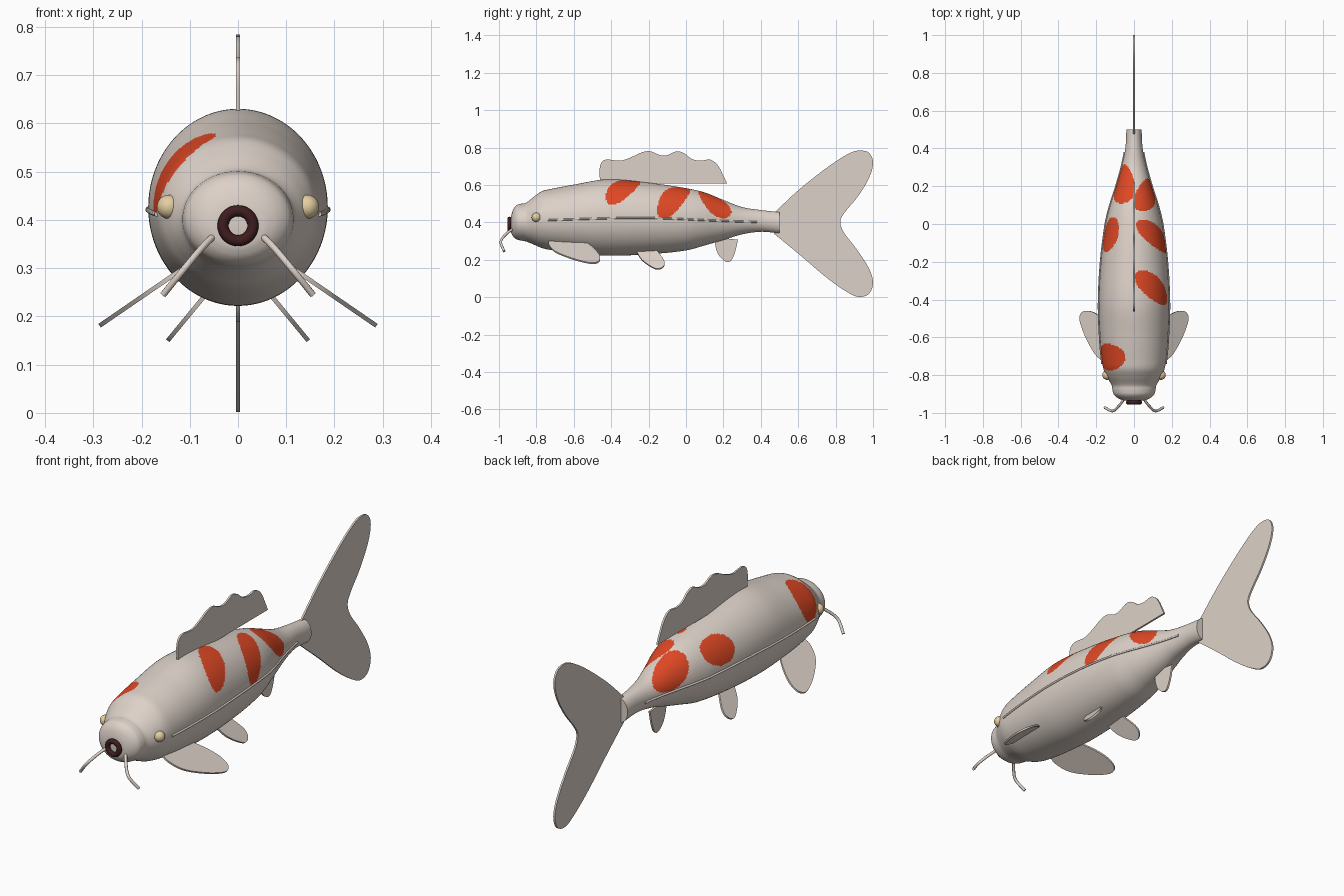
import bpy, bmesh, math
from mathutils import Vector

if "Cube" in bpy.data.objects:
    bpy.data.objects.remove(bpy.data.objects["Cube"])


def material(name, rgb):
    m = bpy.data.materials.new(name)
    m.diffuse_color = (*rgb, 1)
    m.use_nodes = True
    m.node_tree.nodes["Principled BSDF"].inputs["Base Color"].default_value = m.diffuse_color
    return m


WHITE = material("pearl white", (0.72, 0.64, 0.58))
ORANGE = material("koi orange", (0.74, 0.065, 0.018))
CREAM = material("eye cream", (0.78, 0.62, 0.36))
MAROON = material("mouth maroon", (0.05, 0.012, 0.014))


def finish(bm, name, mats, angle=40):
    bmesh.ops.recalc_face_normals(bm, faces=bm.faces)
    me = bpy.data.meshes.new(name)
    bm.to_mesh(me)
    bm.free()
    ob = bpy.data.objects.new(name, me)
    bpy.context.collection.objects.link(ob)
    for m in mats:
        me.materials.append(m)
    select(ob)
    bpy.ops.object.shade_smooth_by_angle(angle=math.radians(angle))
    return ob


def select(ob):
    bpy.ops.object.select_all(action='DESELECT')
    ob.select_set(True)
    bpy.context.view_layer.objects.active = ob


# Body stations: y, half width, bottom z, top z
ROWS = [(-0.935, 0.052, 0.345, 0.435), (-0.925, 0.080, 0.325, 0.468),
        (-0.905, 0.105, 0.309, 0.492), (-0.88, 0.114, 0.303, 0.500),
        (-0.855, 0.118, 0.298, 0.505), (-0.81, 0.143, 0.280, 0.540),
        (-0.77, 0.161, 0.263, 0.567), (-0.72, 0.170, 0.252, 0.579),
        (-0.60, 0.180, 0.236, 0.602), (-0.42, 0.186, 0.222, 0.630),
        (-0.20, 0.175, 0.230, 0.612), (0.0, 0.150, 0.250, 0.583),
        (0.10, 0.126, 0.277, 0.560), (0.20, 0.094, 0.306, 0.520),
        (0.30, 0.066, 0.336, 0.482), (0.40, 0.046, 0.350, 0.466),
        (0.50, 0.040, 0.342, 0.455)]


def section(y):
    """Half width, centre z and half height of the body at y (cubic Hermite)."""
    i = max(k for k in range(len(ROWS) - 1) if ROWS[k][0] <= y or k == 0)
    a, b = ROWS[i], ROWS[i + 1]
    p, q = ROWS[max(i - 1, 0)], ROWS[min(i + 2, len(ROWS) - 1)]
    d = b[0] - a[0]
    t = (y - a[0]) / d
    out = []
    for c in (1, 2, 3):
        m0 = (b[c] - p[c]) / (b[0] - p[0]) * d
        m1 = (q[c] - a[c]) / (q[0] - a[0]) * d
        out.append((2*t**3 - 3*t*t + 1)*a[c] + (t**3 - 2*t*t + t)*m0
                   + (3*t*t - 2*t**3)*b[c] + (t**3 - t*t)*m1)
    w, lo, hi = out
    return w, (lo + hi) / 2, (hi - lo) / 2


# Orange patches: centre y, centre angle from the ridge, long and short radius, long axis
PATCHES = [(-0.337, 0.62, 0.125, 0.060, (-0.64, 0.77)),
           (-0.065, 0.83, 0.145, 0.060, (-0.50, 0.87)),
           (0.155, 0.72, 0.140, 0.073, (0.40, 0.92)),
           (0.212, -0.75, 0.140, 0.098, (0.30, -0.95)),
           (-0.055, -0.98, 0.096, 0.072, (0.92, 0.39)),
           (-0.705, -0.95, 0.115, 0.072, (0.0, 1.0))]


def is_orange(y, ang):
    for yc, ac, a, b, (dy, dv) in PATCHES:
        u, v = y - yc, (ang - ac) * 0.17
        if ((u*dy + v*dv) / a)**2 + ((v*dy - u*dv) / b)**2 < 1:
            return True
    return False


# Body
N, M = 160, 210
bm = bmesh.new()
ys = [-0.935 + 0.06 * k / 15 for k in range(15)]
ys += [-0.875 + 1.375 * k / M for k in range(M + 1)]
rings = []
for y in ys:
    w, zc, h = section(y)
    rings.append([bm.verts.new((w * math.sin(2*math.pi*j/N), y, zc + h * math.cos(2*math.pi*j/N)))
                  for j in range(N)])
for i in range(len(rings) - 1):
    for j in range(N):
        k = (j + 1) % N
        f = bm.faces.new((rings[i][j], rings[i][k], rings[i+1][k], rings[i+1][j]))
        ang = 2 * math.pi * (j + 0.5) / N
        if ang > math.pi:
            ang -= 2 * math.pi
        f.material_index = int(is_orange((ys[i] + ys[i+1]) / 2, ang))
bm.faces.new(rings[0])
bm.faces.new(rings[-1])
finish(bm, "body", [WHITE, ORANGE])


def smooth_path(pts, n=5):
    """Catmull-Rom curve through the points."""
    P = [Vector(p) for p in pts]
    P = [2*P[0] - P[1]] + P + [2*P[-1] - P[-2]]
    out = []
    for i in range(1, len(P) - 2):
        a, b, c, d = P[i-1:i+3]
        for s in range(n):
            t = s / n
            out.append(0.5 * (2*b + (c - a)*t + (2*a - 5*b + 4*c - d)*t*t
                              + (3*b - a - 3*c + d)*t**3))
    return out + [P[-2]]


def fin(name, outline, origin=(0, 0, 0), down=(0, 0, 1), thick=0.009):
    """Flat plate; outline pairs are (y, distance along 'down')."""
    o, d = Vector(origin), Vector(down).normalized()
    nrm = d.cross(Vector((0, 1, 0)))
    bm = bmesh.new()
    vs = [bm.verts.new(o + Vector((0, p.x, 0)) + d * p.y - nrm * thick / 2)
          for p in smooth_path(outline)]
    face = bm.faces.new(vs)
    ext = bmesh.ops.extrude_face_region(bm, geom=[face], use_keep_orig=True)
    new = [g for g in ext["geom"] if isinstance(g, bmesh.types.BMVert)]
    bmesh.ops.translate(bm, verts=new, vec=nrm * thick)
    return finish(bm, name, [WHITE])


# Fins on the centre plane
fin("dorsal_fin", [(-0.46, 0.607), (-0.46, 0.70), (-0.43, 0.735), (-0.35, 0.73), (-0.29, 0.75),
                   (-0.235, 0.775), (-0.19, 0.78), (-0.14, 0.76), (-0.10, 0.76), (-0.05, 0.78),
                   (-0.01, 0.77), (0.03, 0.74), (0.075, 0.73), (0.13, 0.735), (0.17, 0.705),
                   (0.20, 0.65), (0.22, 0.607)])
fin("tail_fin", [(0.47, 0.45), (0.61, 0.58), (0.77, 0.705), (0.875, 0.77), (0.93, 0.784),
                 (0.978, 0.772), (1.0, 0.72), (0.98, 0.64), (0.92, 0.54), (0.85, 0.455),
                 (0.825, 0.405), (0.845, 0.345), (0.91, 0.26), (0.975, 0.16), (1.0, 0.08),
                 (0.978, 0.018), (0.92, 0.002), (0.85, 0.035), (0.745, 0.11), (0.61, 0.225),
                 (0.47, 0.34)])
fin("anal_fin", [(0.155, 0.32), (0.157, 0.275), (0.175, 0.225), (0.21, 0.192), (0.24, 0.194),
                 (0.262, 0.24), (0.278, 0.308)])

# Paired parts
line = [(-0.74, 0.412), (-0.55, 0.418), (-0.3, 0.424), (-0.1, 0.421), (0.1, 0.412),
        (0.25, 0.406), (0.38, 0.402)]


def tube(name, pts, radius):
    cu = bpy.data.curves.new(name, 'CURVE')
    cu.dimensions = '3D'
    cu.bevel_depth = radius
    cu.bevel_resolution = 3
    cu.use_fill_caps = True
    sp = cu.splines.new('POLY')
    sp.points.add(len(pts) - 1)
    for p, co in zip(sp.points, pts):
        p.co = (*co, 1)
    cu.materials.append(WHITE)
    ob = bpy.data.objects.new(name, cu)
    bpy.context.collection.objects.link(ob)
    select(ob)
    bpy.ops.object.convert(target='MESH')
    bpy.ops.object.shade_smooth_by_angle(angle=math.radians(50))


for s, side in ((1, "right"), (-1, "left")):
    fin(side + "_pectoral_fin",
        [(-0.725, -0.02), (-0.735, 0.03), (-0.70, 0.10), (-0.62, 0.16), (-0.54, 0.20),
         (-0.49, 0.21), (-0.462, 0.185), (-0.465, 0.13), (-0.50, 0.06), (-0.56, -0.02)],
        (s * 0.113, 0, 0.30), (s * 0.825, 0, -0.566))
    fin(side + "_pelvic_fin",
        [(-0.275, -0.02), (-0.24, 0.06), (-0.19, 0.11), (-0.15, 0.13), (-0.119, 0.11),
         (-0.119, 0.067), (-0.17, -0.02)],
        (s * 0.063, 0, 0.25), (s * 0.636, 0, -0.772))
    # Barbel
    tube(side + "_barbel", smooth_path([(s * 0.045, -0.915, 0.372), (s * 0.075, -0.957, 0.342),
                                        (s * 0.112, -0.99, 0.298), (s * 0.155, -0.972, 0.245)]), 0.007)
    # Lateral line lying on the body
    pts = []
    for p in smooth_path(line, 8):
        w, zc, h = section(p.x)
        pts.append((s * (w * math.sqrt(1 - ((p.y - zc) / h)**2) + 0.001), p.x, p.y))
    tube(side + "_lateral_line", pts, 0.005)
    # Eye
    bm = bmesh.new()
    bmesh.ops.create_uvsphere(bm, u_segments=32, v_segments=16, radius=0.025)
    bmesh.ops.translate(bm, verts=bm.verts, vec=(s * 0.143, -0.80, 0.427))
    finish(bm, side + "_eye", [CREAM])

# Mouth ring
bpy.ops.mesh.primitive_torus_add(major_radius=0.031, minor_radius=0.0115, major_segments=48,
                                 minor_segments=16, location=(0, -0.944, 0.388),
                                 rotation=(math.pi / 2, 0, 0))
mouth = bpy.context.object
mouth.name = "mouth"
mouth.data.materials.append(MAROON)
bpy.ops.object.shade_smooth_by_angle(angle=math.radians(60))
